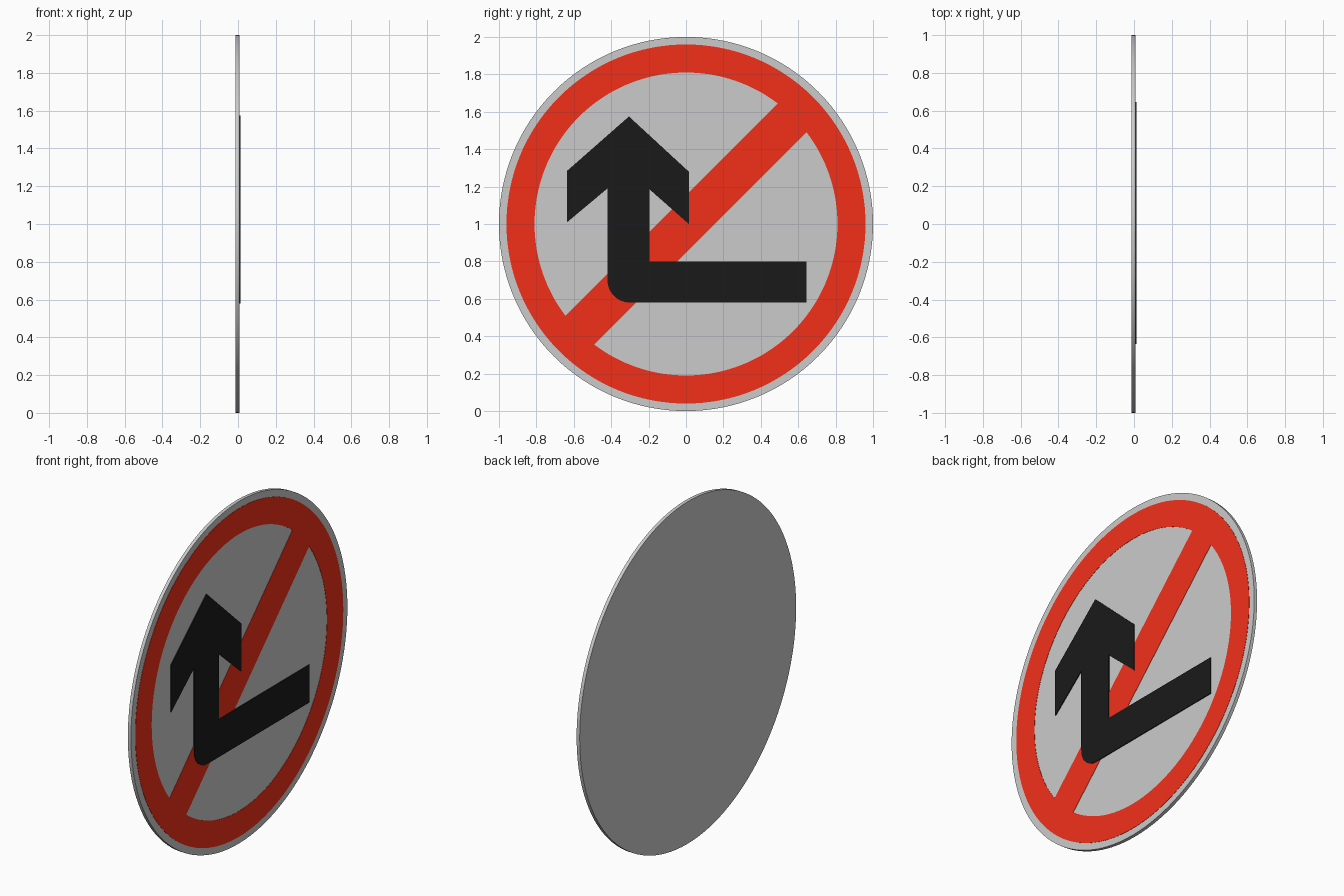
import bpy
from math import sin, cos, pi, asin, radians

if "Cube" in bpy.data.objects:
    bpy.data.objects.remove(bpy.data.objects["Cube"])

CZ = 1.0            # height of the sign centre
BACK, FACE = -0.0125, 0.0075


def arc(r, a0, a1, n, cy=0.0, cz=CZ):
    return [(cy + r * cos(a0 + (a1 - a0) * i / n),
             cz + r * sin(a0 + (a1 - a0) * i / n)) for i in range(n + 1)]


def circle(r, n=128):
    return arc(r, 0, 2 * pi, n)[:-1]


def material(name, rgb):
    m = bpy.data.materials.new(name)
    m.diffuse_color = (*rgb, 1)
    m.use_nodes = True
    m.node_tree.nodes["Principled BSDF"].inputs["Base Color"].default_value = m.diffuse_color
    return m


def plate(name, outlines, x0, x1, mat=None):
    """Filled outlines in the y-z plane, given thickness from x0 to x1."""
    cu = bpy.data.curves.new(name, 'CURVE')
    cu.dimensions = '2D'
    cu.fill_mode = 'BOTH'
    cu.extrude = (x1 - x0) / 2
    for pts in outlines:
        s = cu.splines.new('POLY')
        s.points.add(len(pts) - 1)
        for p, (y, z) in zip(s.points, pts):
            p.co = (y, z, 0, 1)
        s.use_cyclic_u = True
    ob = bpy.data.objects.new(name, cu)
    ob.location.x = (x0 + x1) / 2
    ob.rotation_euler = (pi / 2, 0, pi / 2)
    if mat:
        cu.materials.append(mat)
    bpy.context.collection.objects.link(ob)
    bpy.ops.object.select_all(action='DESELECT')
    ob.select_set(True)
    bpy.context.view_layer.objects.active = ob
    bpy.ops.object.convert(target='MESH')
    bpy.ops.object.shade_smooth_by_angle(angle=radians(30))
    return bpy.context.object


red = material("sign_red", (0.9, 0.03, 0.01))
black = material("sign_black", (0.01, 0.01, 0.01))

# Round metal backing
bpy.ops.mesh.primitive_cylinder_add(vertices=128, radius=1, depth=FACE - BACK,
                                    location=((FACE + BACK) / 2, 0, CZ),
                                    rotation=(0, pi / 2, 0))
bpy.context.object.name = "sign_disc"
bpy.ops.object.shade_smooth_by_angle(angle=radians(30))

# Red ring with diagonal bar: a disc with two circle-segment windows
R_IN, HALF_BAR = 0.81, 0.109
d = asin(HALF_BAR / R_IN)
windows = [arc(R_IN, a + d, a + pi - d, 64) for a in (pi / 4, 5 * pi / 4)]
plate("prohibition_ring", [circle(0.96)] + windows, FACE, FACE + 0.0015, red)

# Black turning arrow with rounded outer elbow
arrow = [(-0.305, 1.575), (-0.635, 1.285), (-0.635, 1.01), (-0.42, 1.19)]
arrow += arc(0.12, pi, 1.5 * pi, 12, -0.30, 0.70)
arrow += [(0.645, 0.58), (0.645, 0.80), (-0.195, 0.80), (-0.195, 1.185),
          (0.015, 1.0), (0.015, 1.28)]
plate("turn_arrow", [arrow], FACE, 0.0125, black)
